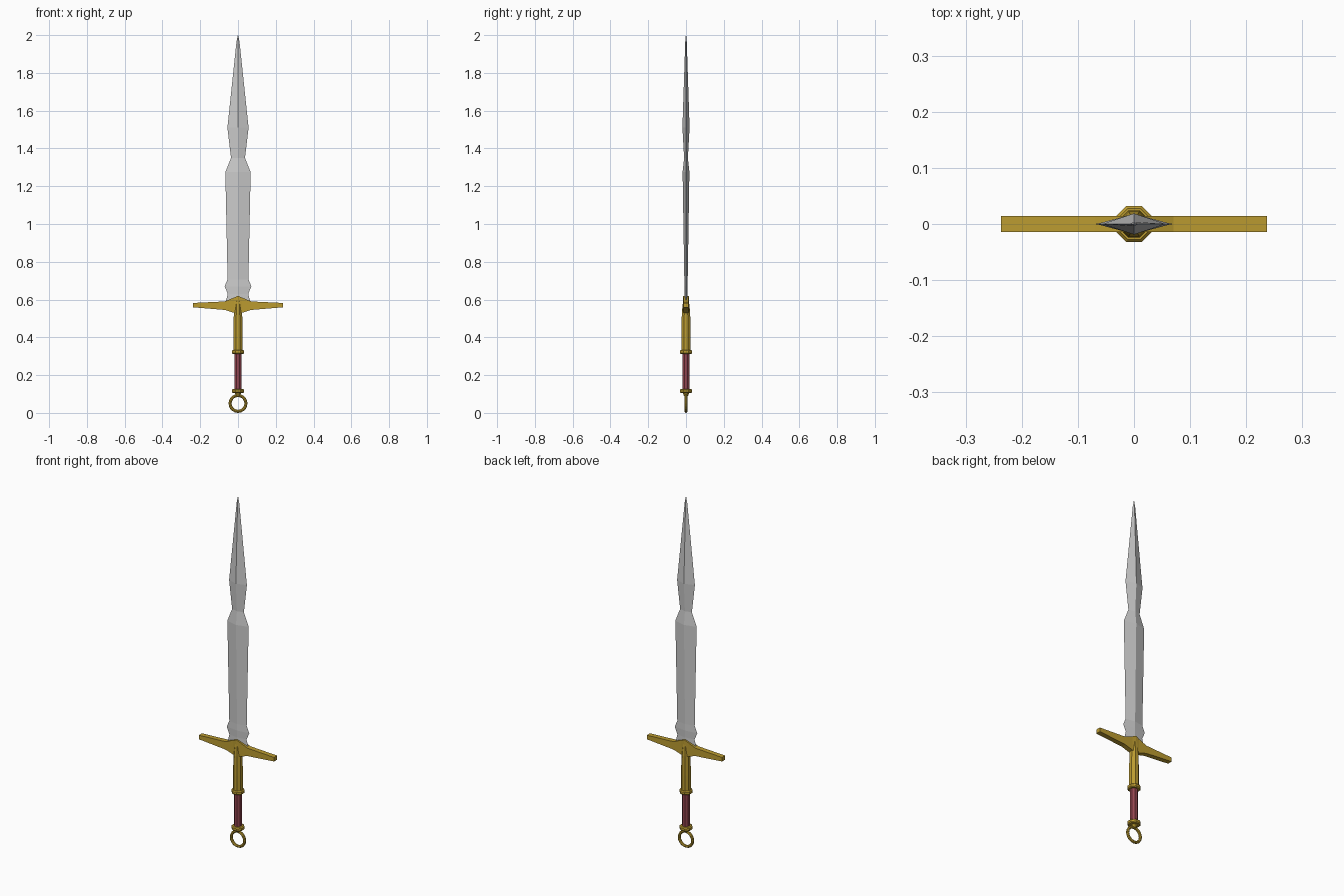
import bpy, bmesh, math

if "Cube" in bpy.data.objects:
    bpy.data.objects.remove(bpy.data.objects["Cube"])


def material(name, color):
    m = bpy.data.materials.new(name)
    m.diffuse_color = (*color, 1)
    m.use_nodes = True
    m.node_tree.nodes["Principled BSDF"].inputs["Base Color"].default_value = m.diffuse_color
    return m


gold = material("gold", (0.50, 0.33, 0.03))
red = material("red_leather", (0.30, 0.06, 0.08))


def finish(name, bm, mat=None):
    bmesh.ops.recalc_face_normals(bm, faces=bm.faces)
    me = bpy.data.meshes.new(name)
    bm.to_mesh(me)
    bm.free()
    ob = bpy.data.objects.new(name, me)
    bpy.context.collection.objects.link(ob)
    if mat:
        me.materials.append(mat)
    return ob


def loft(name, rings, mat=None):
    """Skin a stack of equal-length point rings and cap both ends."""
    bm = bmesh.new()
    loops = [[bm.verts.new(p) for p in r] for r in rings]
    n = len(loops[0])
    for a, b in zip(loops, loops[1:]):
        for i in range(n):
            j = (i + 1) % n
            bm.faces.new((a[i], a[j], b[j], b[i]))
    bm.faces.new(loops[0])
    bm.faces.new(loops[-1])
    return finish(name, bm, mat)


def lathe(name, profile, mat):
    """Eight-sided turned part from (radius, z) pairs, flats facing front."""
    angles = [math.pi / 8 + i * math.pi / 4 for i in range(8)]
    return loft(name, [[(r * math.cos(a), r * math.sin(a), z) for a in angles]
                       for r, z in profile], mat)


# Blade: diamond sections (half width, half thickness, z)
blade = [(0.066, 0.008, 0.585), (0.054, 0.008, 0.63), (0.071, 0.009, 0.67),
         (0.055, 0.009, 0.707), (0.067, 0.018, 1.275), (0.037, 0.010, 1.35),
         (0.056, 0.019, 1.51), (0.008, 0.004, 1.965), (0.001, 0.001, 2.0)]
loft("blade", [[(w, 0, z), (0, t, z), (-w, 0, z), (0, -t, z)]
               for w, t, z in blade])

# Crossguard: rectangular sections along x (x, bottom z, top z, half depth)
half = [(0.237, 0.559, 0.582, 0.014), (0.07, 0.545, 0.590, 0.014),
        (0.022, 0.530, 0.610, 0.014)]
guard = [(-x, b, t, d) for x, b, t, d in half] + [(0, 0.525, 0.62, 0.016)] + half[::-1]
loft("crossguard", [[(x, -d, b), (x, d, b), (x, d, t), (x, -d, t)]
                    for x, b, t, d in guard], gold)

# Hilt: gold upper grip rising to a point over the guard, red lower grip
lathe("upper_grip", [(0.026, 0.325), (0.026, 0.42), (0.024, 0.53),
                     (0.016, 0.60), (0.004, 0.622)], gold)
lathe("lower_grip", [(0.020, 0.12), (0.020, 0.32)], red)

# Collars around the grip
for name, z in (("upper_collar", 0.323), ("lower_collar", 0.116)):
    lathe(name, [(0.030, z - 0.011), (0.035, z - 0.006),
                 (0.035, z + 0.006), (0.030, z + 0.011)], gold)
lathe("pommel_neck", [(0.012, 0.09), (0.018, 0.108)], gold)

# Pommel ring standing in the xz plane
bpy.ops.mesh.primitive_torus_add(major_radius=0.042, minor_radius=0.008,
                                 major_segments=20, minor_segments=8,
                                 location=(0, 0, 0.05),
                                 rotation=(math.pi / 2, 0, 0))
ring = bpy.context.object
ring.name = "pommel_ring"
ring.data.materials.append(gold)
